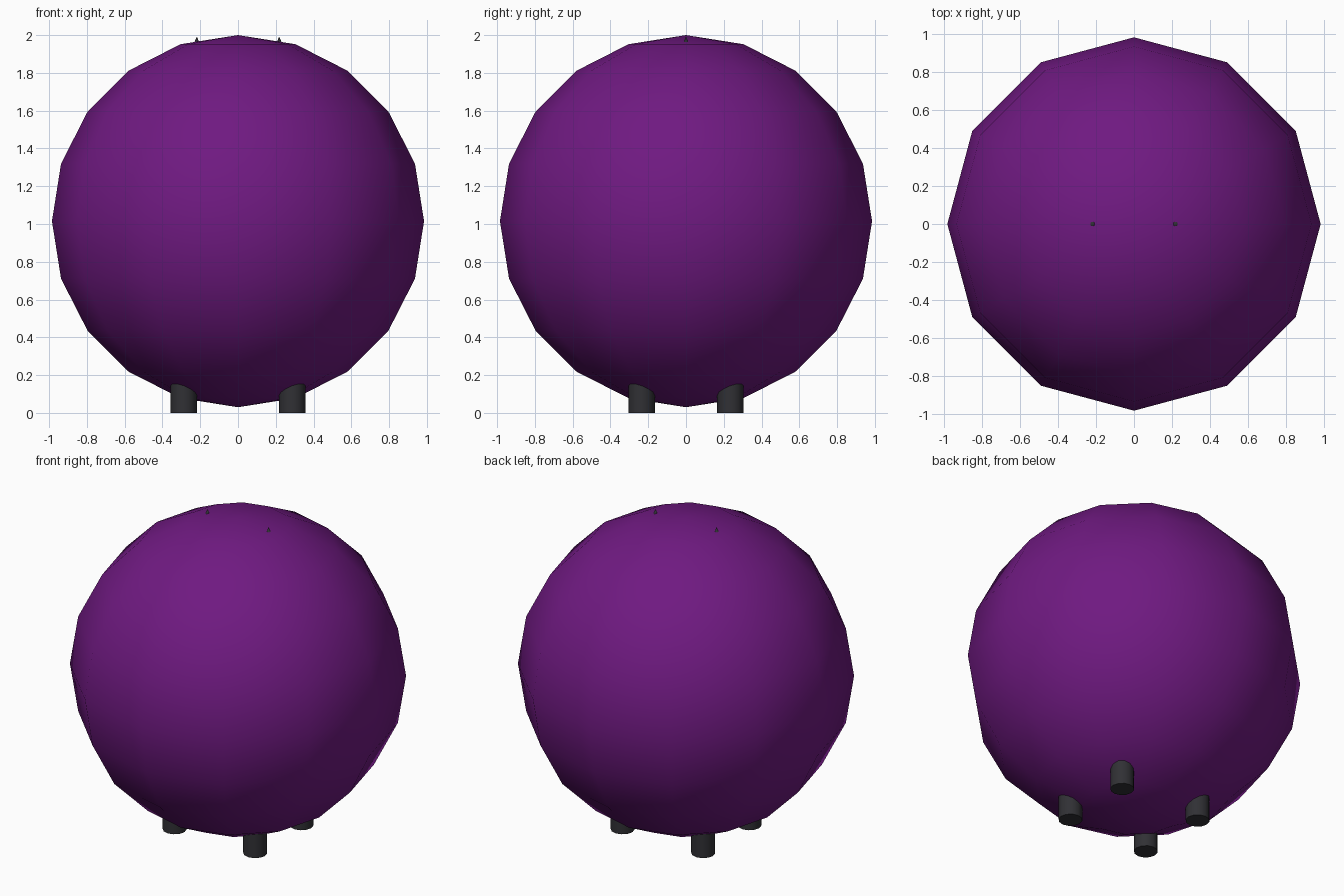
import bpy

if "Cube" in bpy.data.objects:
    bpy.data.objects.remove(bpy.data.objects["Cube"])


def material(name, rgb):
    m = bpy.data.materials.new(name)
    m.diffuse_color = (*rgb, 1)
    m.use_nodes = True
    m.node_tree.nodes["Principled BSDF"].inputs["Base Color"].default_value = m.diffuse_color
    return m


purple = material("purple", (0.16, 0.01, 0.22))
dark = material("charcoal", (0.03, 0.03, 0.035))


def finish(name, mat):
    ob = bpy.context.object
    ob.name = name
    ob.data.materials.append(mat)
    return ob


# Round body: low-poly sphere, smooth shaded
bpy.ops.mesh.primitive_uv_sphere_add(segments=12, ring_count=10, radius=0.985,
                                     location=(0, 0, 1.015))
finish("body", purple)
bpy.ops.object.shade_smooth()

# Four short feet sunk into the underside
for sx, side in ((-1, "left"), (1, "right")):
    for sy, end in ((-1, "front"), (1, "back")):
        bpy.ops.mesh.primitive_cylinder_add(vertices=12, radius=0.07, depth=0.2,
                                            location=(sx * 0.287, sy * 0.235, 0.1))
        finish(f"{end}_{side}_foot", dark)
        bpy.ops.object.shade_smooth_by_angle(angle=0.7)

    # Tiny spike poking out of the top
    bpy.ops.mesh.primitive_cone_add(vertices=12, radius1=0.022, radius2=0, depth=0.05,
                                    location=(sx * 0.218, 0, 1.967))
    finish(f"{side}_spike", dark)
    bpy.ops.object.shade_smooth_by_angle(angle=0.7)
